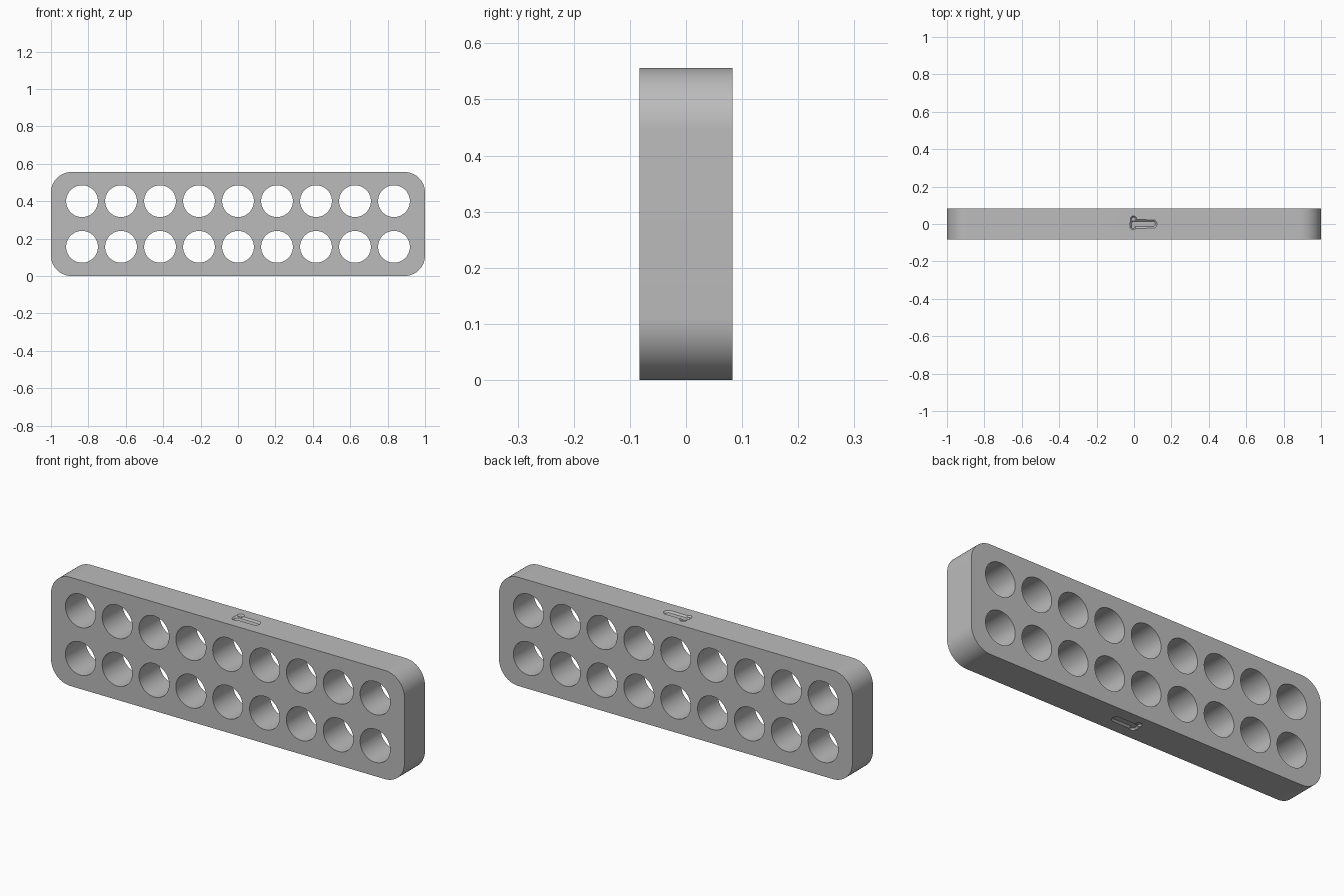
import bpy
import bmesh
from math import pi, sin, cos
from mathutils import Matrix

if "Cube" in bpy.data.objects:
    bpy.data.objects.remove(bpy.data.objects["Cube"], do_unlink=True)

LENGTH, DEPTH, HEIGHT = 2.0, 0.166, 0.556
CORNER, HOLE = 0.11, 0.085
PITCH, ROW = 0.2085, 0.122

grey = bpy.data.materials.new("plain grey")
grey.use_nodes = True
colour = (0.5, 0.5, 0.5, 1)
grey.diffuse_color = colour
grey.node_tree.nodes["Principled BSDF"].inputs["Base Color"].default_value = colour


def make_object(name, bm):
    bmesh.ops.recalc_face_normals(bm, faces=bm.faces)
    mesh = bpy.data.meshes.new(name)
    bm.to_mesh(mesh)
    bm.free()
    mesh.materials.append(grey)
    obj = bpy.data.objects.new(name, mesh)
    bpy.context.collection.objects.link(obj)
    return obj


def add_cylinder(bm, matrix, radius, depth, top=None, segments=64):
    bmesh.ops.create_cone(bm, cap_ends=True, segments=segments, radius1=radius,
                          radius2=radius if top is None else top,
                          depth=depth, matrix=matrix)


# Slab with rounded corners
bm = bmesh.new()
outline = []
steps = 16
for quarter, (sx, sz) in enumerate([(1, 1), (-1, 1), (-1, -1), (1, -1)]):
    cx = sx * (LENGTH / 2 - CORNER)
    cz = HEIGHT / 2 + sz * (HEIGHT / 2 - CORNER)
    for i in range(steps + 1):
        a = (quarter + i / steps) * pi / 2
        outline.append(bm.verts.new((cx + CORNER * cos(a), -DEPTH / 2,
                                     cz + CORNER * sin(a))))
face = bm.faces.new(outline)
extruded = bmesh.ops.extrude_face_region(bm, geom=[face])["geom"]
bmesh.ops.translate(bm, vec=(0, DEPTH, 0),
                    verts=[v for v in extruded if isinstance(v, bmesh.types.BMVert)])
slab = make_object("perforated_slab", bm)

# Two rows of nine through holes
bm = bmesh.new()
for column in range(-4, 5):
    for side in (-1, 1):
        place = Matrix.Translation((column * PITCH, 0, HEIGHT / 2 + side * ROW))
        add_cylinder(bm, place @ Matrix.Rotation(pi / 2, 4, "X"), HOLE, DEPTH * 2)
cutters = [make_object("hole_cutter", bm)]

# Shallow keyed recess in the top and bottom: a slot with two round lobes
for z, label in ((HEIGHT, "top"), (0, "bottom")):
    flip = Matrix.Translation((0, 0, z))
    if z == 0:
        flip = flip @ Matrix.Scale(-1, 4, (0, 0, 1))
    for part, x, y, r, length in (("slot", 0.0, 0.0, 0.023, 0.1),
                                  ("upper_lobe", -0.003, 0.026, 0.017, 0),
                                  ("lower_lobe", -0.005, -0.015, 0.016, 0)):
        bm = bmesh.new()
        add_cylinder(bm, flip @ Matrix.Translation((x, y, 0)), r * 0.6, 0.016,
                     r * 1.4, 32)
        for v in bm.verts:
            if v.co.x > x:
                v.co.x += length
        cutters.append(make_object(f"{label}_{part}_cutter", bm))

for cutter in cutters:
    cut = slab.modifiers.new(cutter.name, "BOOLEAN")
    cut.operation = "DIFFERENCE"
    cut.solver = "EXACT"
    cut.object = cutter

# Apply the cuts and remove the helpers
bpy.context.view_layer.objects.active = slab
slab.select_set(True)
for modifier in list(slab.modifiers):
    bpy.ops.object.modifier_apply(modifier=modifier.name)
for cutter in cutters:
    bpy.data.objects.remove(cutter, do_unlink=True)
bpy.ops.object.shade_smooth_by_angle(angle=pi / 6)
